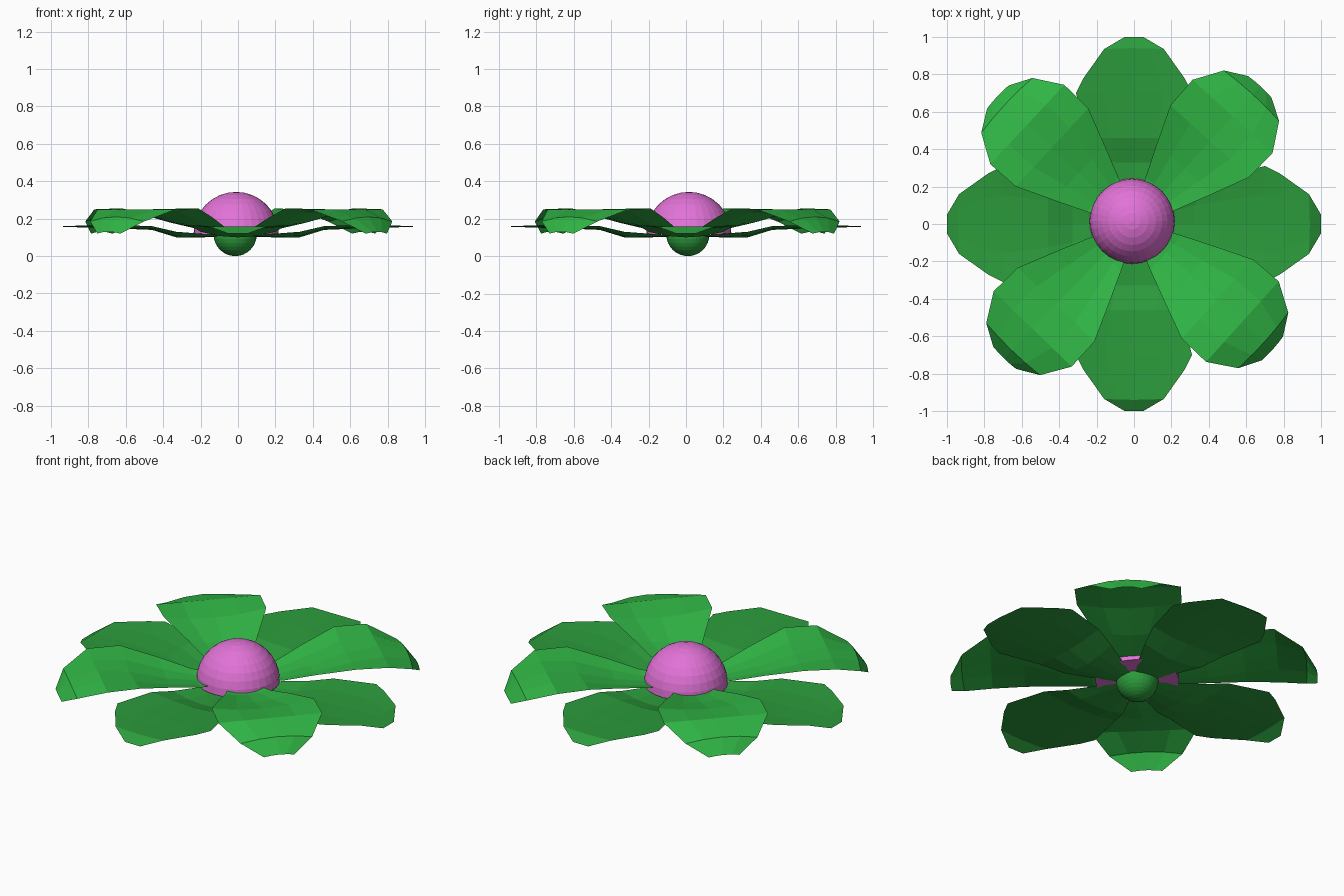
import bpy, bmesh
from math import sin, cos, pi, radians

if "Cube" in bpy.data.objects:
    bpy.data.objects.remove(bpy.data.objects["Cube"])


def material(name, rgb):
    m = bpy.data.materials.new(name)
    m.diffuse_color = (*rgb, 1)
    m.use_nodes = True
    m.node_tree.nodes["Principled BSDF"].inputs["Base Color"].default_value = m.diffuse_color
    return m


green_light = material("light_green", (0.03, 0.47, 0.06))
green_mid = material("mid_green", (0.025, 0.33, 0.045))
pink = material("pink", (0.76, 0.17, 0.68))


def finish(bm, name, mat):
    bmesh.ops.recalc_face_normals(bm, faces=bm.faces)
    if sum(f.normal.z for f in bm.faces) < 0 and "petal" in name:
        bmesh.ops.reverse_faces(bm, faces=bm.faces)
    me = bpy.data.meshes.new(name)
    bm.to_mesh(me)
    bm.free()
    me.materials.append(mat)
    ob = bpy.data.objects.new(name, me)
    bpy.context.collection.objects.link(ob)
    return ob


def petal(name, rows, angle, mat):
    # rows: distance from centre, half width, centre height, edge height, edge setback
    bm = bmesh.new()
    ca, sa = cos(angle), sin(angle)
    grid = []
    for r, w, zc, ze, back in rows:
        line = []
        for t in (-1, -0.5, 0, 0.5, 1):
            a = t * t
            u, v = r - back * a, w * t
            line.append(bm.verts.new((u * ca - v * sa, u * sa + v * ca, zc + (ze - zc) * a)))
        grid.append(line)
    for a, b in zip(grid, grid[1:]):
        for i in range(4):
            bm.faces.new((a[i], b[i], b[i + 1], a[i + 1]))
    finish(bm, name, mat)


# Lower petals lie along the axes, upper petals near the diagonals
lower_rows = [(0.03, 0.03, 0.105, 0.105, 0), (0.20, 0.13, 0.10, 0.12, 0),
              (0.33, 0.20, 0.10, 0.13, 0), (0.46, 0.25, 0.14, 0.16, 0),
              (0.70, 0.31, 0.15, 0.168, 0), (0.80, 0.27, 0.152, 0.165, 0.02),
              (0.94, 0.16, 0.157, 0.16, 0.005), (1.0, 0.05, 0.12, 0.12, 0)]
upper_rows = [(0.05, 0.04, 0.135, 0.14, 0), (0.23, 0.125, 0.14, 0.155, 0),
              (0.40, 0.20, 0.17, 0.205, 0), (0.60, 0.285, 0.225, 0.255, 0),
              (0.78, 0.29, 0.25, 0.25, 0), (0.94, 0.20, 0.21, 0.185, 0.01),
              (1.0, 0.085, 0.13, 0.12, 0.005)]
for k, a in enumerate((47.5, 137, 226, 318)):
    petal(f"lower_petal_{k + 1}", lower_rows, k * pi / 2, green_mid)
    petal(f"upper_petal_{k + 1}", upper_rows, radians(a), green_light)


def half_ball(name, radius, centre, keep_top, mat, capped):
    bm = bmesh.new()
    bmesh.ops.create_uvsphere(bm, u_segments=32, v_segments=16, radius=radius)
    cut = [v for v in bm.verts if (v.co.z < -0.001 if keep_top else v.co.z > 0.001)]
    bmesh.ops.delete(bm, geom=cut, context='VERTS')
    if capped:
        bmesh.ops.holes_fill(bm, edges=[e for e in bm.edges if e.is_boundary], sides=0)
    bmesh.ops.translate(bm, verts=bm.verts, vec=centre)
    finish(bm, name, mat)


# Flower centre and the green cup beneath it
half_ball("flower_centre", 0.228, (-0.01, 0.015, 0.115), True, pink, True)
half_ball("base_cup", 0.115, (-0.015, 0.01, 0.115), False, green_mid, False)
